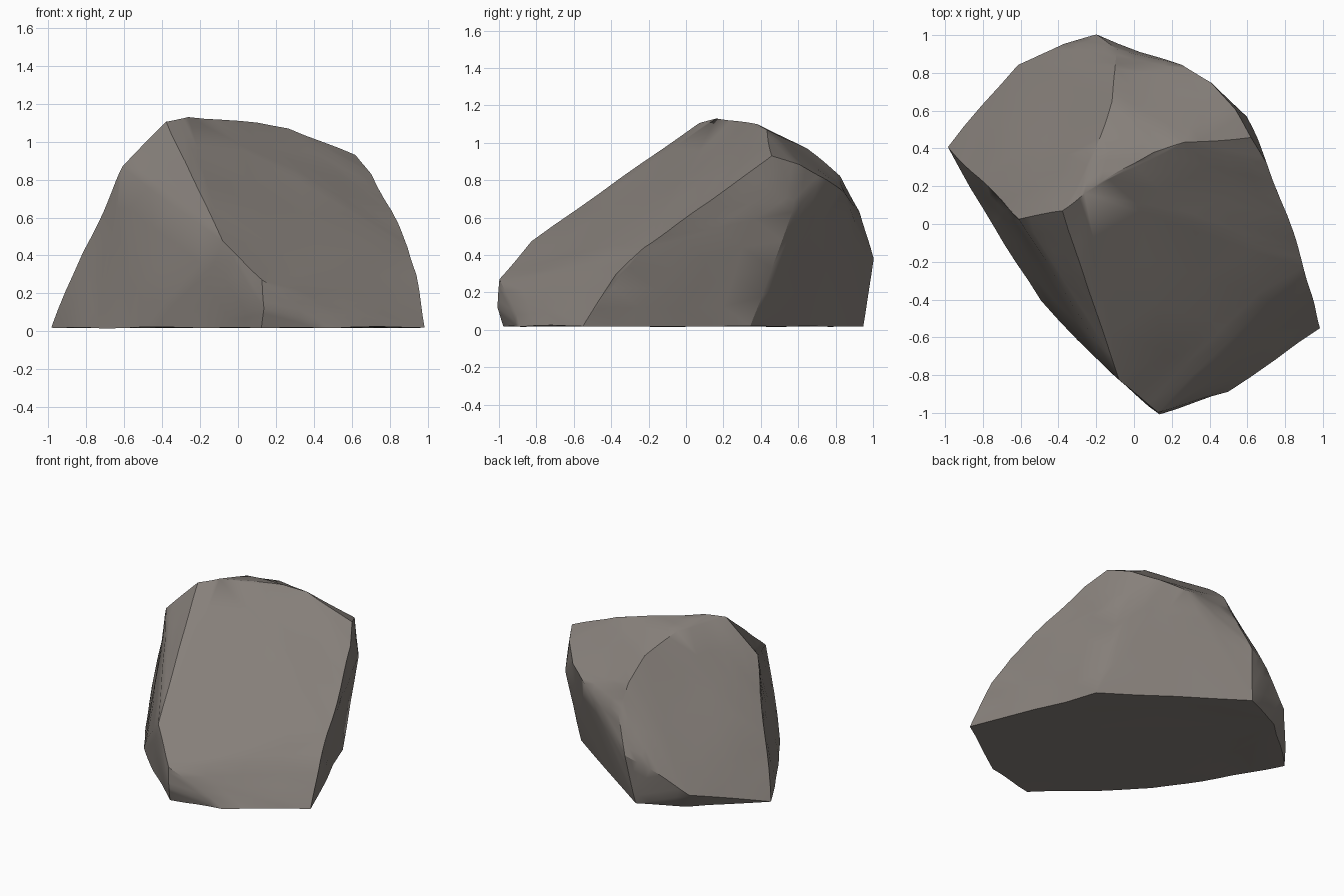
import bpy
import bmesh
import math
from mathutils import Vector, noise

# Remove the default cube
cube = bpy.data.objects.get("Cube")
if cube:
    bpy.data.objects.remove(cube, do_unlink=True)

FLOOR = 0.02


def make_material(name, colour):
    material = bpy.data.materials.new(name)
    material.use_nodes = True
    material.diffuse_color = colour
    shader = material.node_tree.nodes["Principled BSDF"]
    shader.inputs["Base Color"].default_value = colour
    shader.inputs["Roughness"].default_value = 0.9
    return material


# Ground outline of the boulder, counter-clockwise
footprint = [
    (-.98, .4), (-.75, 0), (-.5, -.4), (-.23, -.67), (0, -.86), (.12, -.97),
    (.5, -.89), (.64, -.78), (.98, -.55), (.62, .35), (-.25, .95), (-.57, .81),
]

# Crest running along the top
crest = [
    (-.6, .02, .86), (-.38, .07, 1.1), (-.26, .17, 1.13), (-.06, .3, 1.1),
    (.1, .38, 1.1), (.27, .43, 1.07), (.62, .46, .93),
]

# Long edges either side of the sloping front face
slope_left_edge = [(-.25, -.34, .82), (-.08, -.82, .47), (.13, -.99, .27), (.14, -1, .12)]
slope_right_edge = [(.71, .32, .83), (.76, .1, .67), (.84, -.05, .57), (.9, -.23, .44), (.94, -.37, .3)]

# Rounded shoulder and overhanging bulge at the back
back_shoulder = [
    (-.2, .4, 1.08), (-.12, .65, .96), (.53, .61, .88), (.6, .56, .64),
    (.41, .75, .8), (.26, .84, .74), (-.1, .83, .82), (-.1, .94, .63),
    (-.2, 1, .38), (-.37, .96, .3), (-.62, .85, .13),
]

# Weathered left corner
left_corner = [(-.82, .25, .42), (-.68, .1, .7)]

outline = [(x, y, FLOOR) for x, y in footprint]
corners = outline + crest + slope_left_edge + slope_right_edge + back_shoulder + left_corner


def weather(vertex, strength):
    """Push a vertex by gentle noise, keeping the underside almost flat."""
    position = vertex.co.copy()
    low = position.z < FLOOR + 0.005
    offset = noise.noise_vector(position * 3) * strength
    if low:
        offset = Vector((offset.x, offset.y, offset.z * 0.6))
    vertex.co = position + offset
    vertex.co.z = max(vertex.co.z, 0)


def build_boulder(name, points, material):
    bm = bmesh.new()
    for point in points:
        bm.verts.new(point)

    # Wrap the edges in faceted planes and drop buried points
    bmesh.ops.convex_hull(bm, input=bm.verts[:])
    loose = [v for v in bm.verts if not v.link_faces]
    bmesh.ops.delete(bm, geom=loose, context="VERTS")

    # Refine the facets and roughen the surface
    bmesh.ops.subdivide_edges(bm, edges=bm.edges[:], cuts=3, use_grid_fill=True)
    bmesh.ops.triangulate(bm, faces=bm.faces[:])
    for vertex in bm.verts:
        weather(vertex, strength=0.018)
    bmesh.ops.recalc_face_normals(bm, faces=bm.faces[:])

    mesh = bpy.data.meshes.new(name)
    bm.to_mesh(mesh)
    bm.free()
    mesh.materials.append(material)
    boulder = bpy.data.objects.new(name, mesh)
    bpy.context.collection.objects.link(boulder)
    return boulder


stone = make_material("warm grey stone", (.24, .215, .195, 1))
boulder = build_boulder("boulder", corners, stone)

# Smooth faces with crisp ridges
bpy.ops.object.select_all(action="DESELECT")
boulder.select_set(True)
bpy.context.view_layer.objects.active = boulder
bpy.ops.object.shade_smooth_by_angle(angle=math.radians(30))
